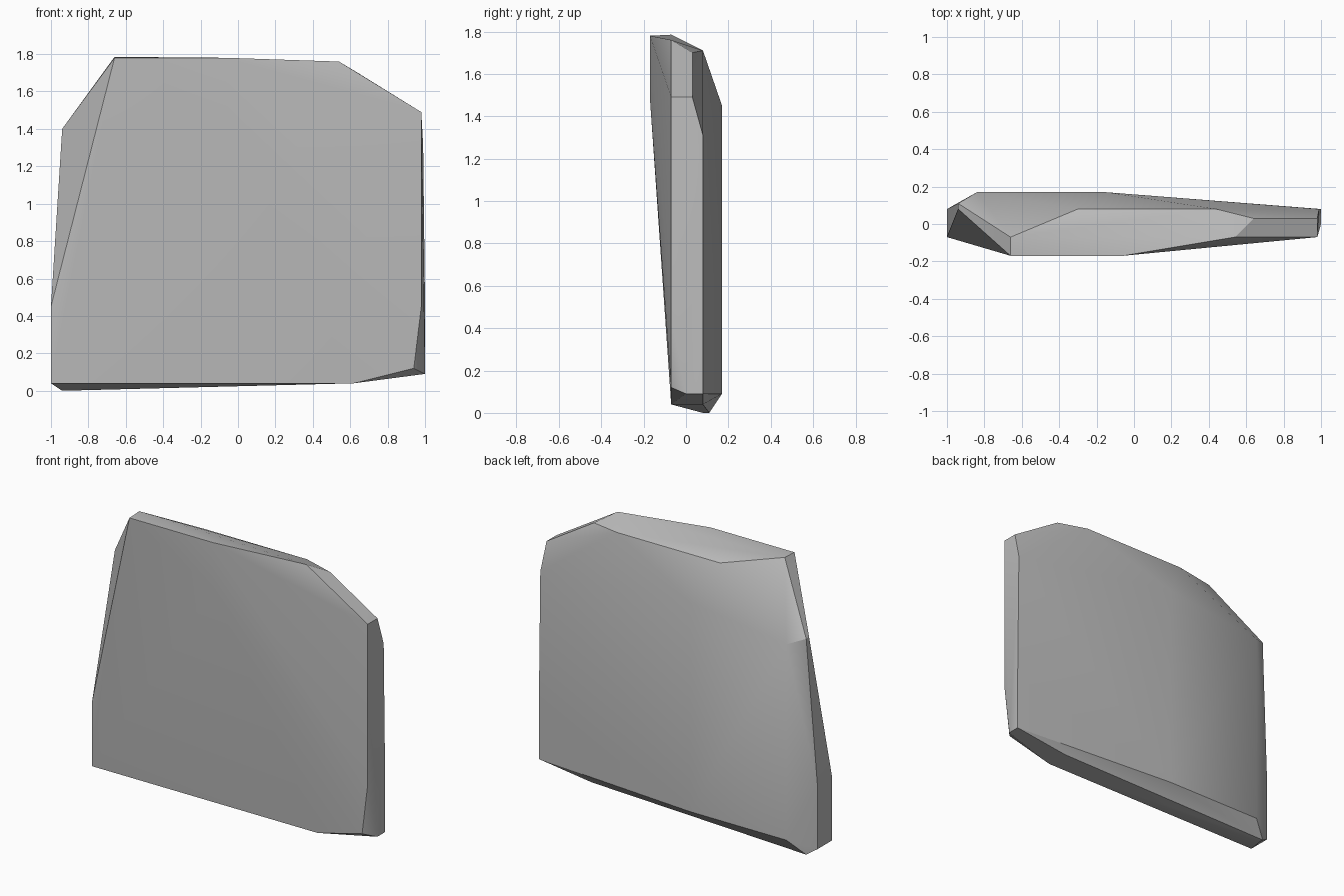
import bpy
import bmesh
import math

# Remove the default object
default = bpy.data.objects.get("Cube")
if default:
    bpy.data.objects.remove(default, do_unlink=True)


def make_material(name, colour):
    material = bpy.data.materials.new(name)
    material.use_nodes = True
    material.diffuse_color = colour
    shader = material.node_tree.nodes["Principled BSDF"]
    shader.inputs["Base Color"].default_value = colour
    shader.inputs["Roughness"].default_value = 0.8
    return material


def hull_object(name, corners, material):
    """Wrap a chiselled solid around its corner points."""
    bm = bmesh.new()
    for corner in corners:
        bm.verts.new(corner)
    result = bmesh.ops.convex_hull(bm, input=bm.verts)
    loose = {v for v in result["geom_interior"] + result["geom_unused"]
             if isinstance(v, bmesh.types.BMVert)}
    bmesh.ops.delete(bm, geom=list(loose), context="VERTS")
    bmesh.ops.dissolve_limit(bm, angle_limit=math.radians(0.5),
                             verts=bm.verts, edges=bm.edges)
    bmesh.ops.recalc_face_normals(bm, faces=bm.faces)
    mesh = bpy.data.meshes.new(name)
    bm.to_mesh(mesh)
    bm.free()
    mesh.materials.append(material)
    obj = bpy.data.objects.new(name, mesh)
    bpy.context.collection.objects.link(obj)
    return obj


# Depths of the main cut planes, front to back
bulge, front, back, rear = -0.17, -0.07, 0.08, 0.17

# Front face outline and its raised upper part
front_corners = [
    (-1, front, 0.04), (-1, front, 0.45), (0.62, front, 0.04),
    (0.94, front, 0.12), (0.98, front, 0.45), (0.98, front, 1.49),
    (0.54, front, 1.76), (-0.66, bulge, 1.78), (-0.06, bulge, 1.78),
    (-0.06, bulge, 1.48),
]

# Top ridge and chamfered shoulder
top_corners = [
    (-0.66, front, 1.785), (-0.3, back, 1.71), (0.44, back, 1.71),
    (0.64, 0.03, 1.7), (0.98, 0.03, 1.49),
]

# Side edges
side_corners = [
    (-1, back, 0.04), (-1, back, 0.45), (-0.94, 0.11, 1.4),
    (-0.94, back, 1.4), (0.99, back, 1.31), (1, back, 0.45),
    (1, back, 0.09), (1, 0, 0.09),
]

# Back face and underside
back_corners = [
    (-0.84, rear, 1.36), (-0.15, rear, 1.45), (-0.84, rear, 0.09),
    (-0.15, rear, 0.09), (-0.94, 0.11, 0), (-0.94, back, 0),
    (0.62, back, 0.04),
]

stone = make_material("stone grey", (0.5, 0.5, 0.5, 1))
slab = hull_object("stone_slab",
                   front_corners + top_corners + side_corners + back_corners,
                   stone)

# Soft shading on the gentle slopes, crisp chiselled edges
bpy.ops.object.select_all(action="DESELECT")
slab.select_set(True)
bpy.context.view_layer.objects.active = slab
bpy.ops.object.shade_smooth_by_angle(angle=math.radians(30))
